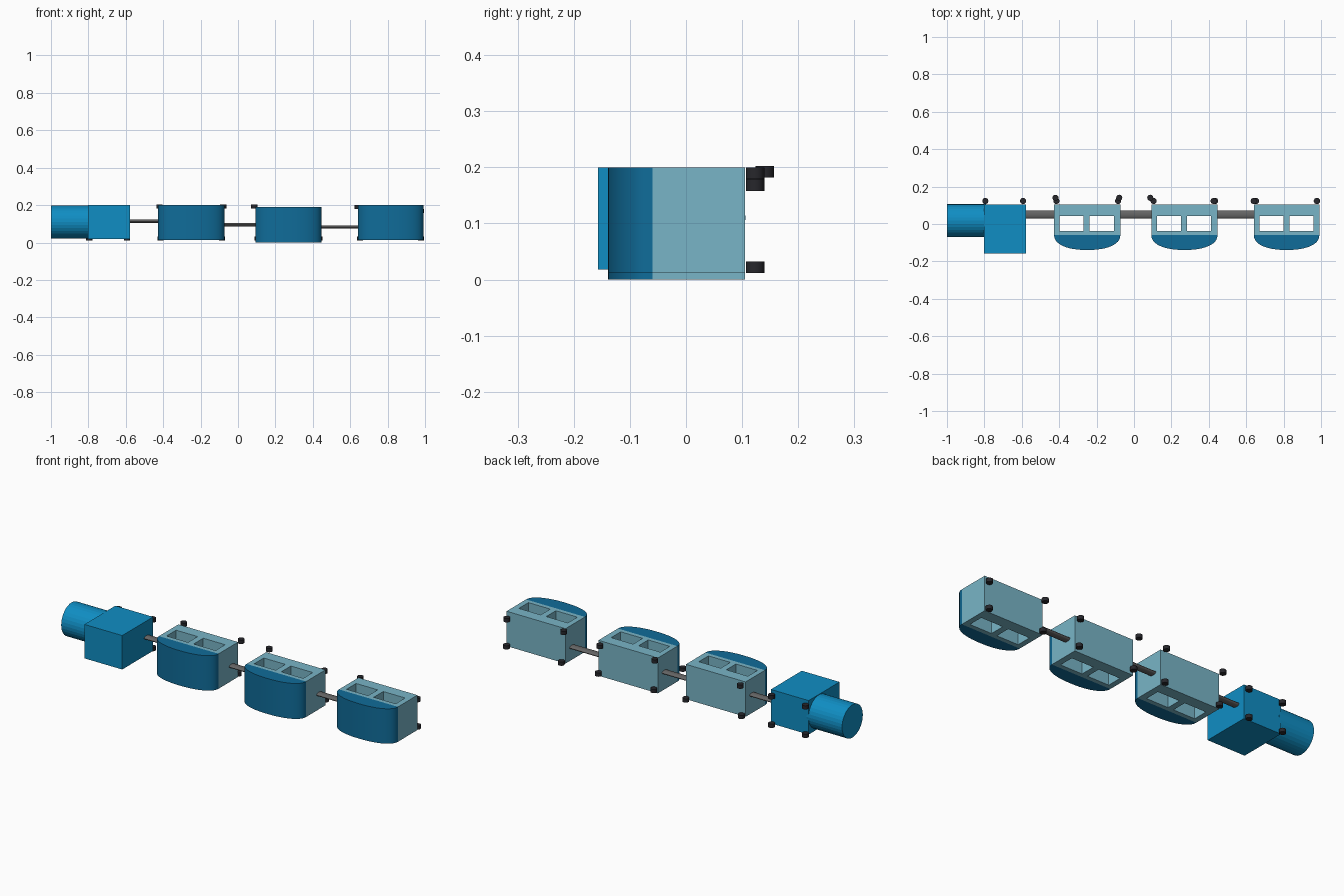
import bpy, bmesh, math
from mathutils import Matrix, Vector

if "Cube" in bpy.data.objects:
    bpy.data.objects.remove(bpy.data.objects["Cube"])


def material(name, color):
    m = bpy.data.materials.new(name)
    m.diffuse_color = (*color, 1)
    m.use_nodes = True
    m.node_tree.nodes["Principled BSDF"].inputs["Base Color"].default_value = m.diffuse_color
    return m


BLUE = material("bright_blue", (0.005, 0.27, 0.55))
DEEP = material("deep_blue", (0.005, 0.15, 0.32))
PALE = material("pale_blue", (0.19, 0.46, 0.57))
BLACK = material("black", (0.02, 0.02, 0.025))
STEEL = material("dark_steel", (0.13, 0.13, 0.13))


def finish(bm, name, mat, smooth=None):
    bmesh.ops.recalc_face_normals(bm, faces=bm.faces)
    me = bpy.data.meshes.new(name)
    bm.to_mesh(me)
    bm.free()
    ob = bpy.data.objects.new(name, me)
    bpy.context.collection.objects.link(ob)
    me.materials.append(mat)
    if smooth:
        bpy.ops.object.select_all(action='DESELECT')
        ob.select_set(True)
        bpy.context.view_layer.objects.active = ob
        bpy.ops.object.shade_smooth_by_angle(angle=math.radians(smooth))
    return ob


def raise_faces(bm, height):
    r = bmesh.ops.extrude_face_region(bm, geom=bm.faces[:], use_keep_orig=True)
    verts = [v for v in r["geom"] if isinstance(v, bmesh.types.BMVert)]
    bmesh.ops.translate(bm, verts=verts, vec=(0, 0, height))


def plate(name, xs, ys, z0, z1, mat, holes=()):
    # grid of cells, leaving out the hole cells, raised into a solid
    bm = bmesh.new()
    g = [[bm.verts.new((x, y, z0)) for y in ys] for x in xs]
    for i in range(len(xs) - 1):
        for j in range(len(ys) - 1):
            if (i, j) not in holes:
                bm.faces.new((g[i][j], g[i + 1][j], g[i + 1][j + 1], g[i][j + 1]))
    raise_faces(bm, z1 - z0)
    return finish(bm, name, mat)


def cylinder(name, center, axis, length, ra, rb, sides, mat, smooth=None):
    bm = bmesh.new()
    bmesh.ops.create_cone(bm, cap_ends=True, segments=sides, radius1=1, radius2=1, depth=length)
    bm.transform(Matrix.Diagonal((ra, rb, 1, 1)))
    if axis == 'X':
        bm.transform(Matrix.Rotation(math.pi / 2, 4, 'Y'))
    bm.transform(Matrix.Translation(Vector(center)))
    return finish(bm, name, mat, smooth)


def bowed_front(name, x0, x1, z0, z1):
    # half-oval cover on the front of a housing
    bm = bmesh.new()
    cx, rx, n = (x0 + x1) / 2, (x1 - x0) / 2, 24
    vs = []
    for i in range(n + 1):
        a = math.pi * i / n
        c, s = math.cos(a), math.sin(a)
        x = cx - rx * math.copysign(abs(c) ** 0.9, c)
        vs.append(bm.verts.new((x, -0.06 - 0.079 * max(s, 0) ** 0.9, z0)))
    bm.faces.new(vs)
    raise_faces(bm, z1 - z0)
    return finish(bm, name, DEEP, 35)


def bolts(prefix, positions):
    for i, p in enumerate(positions):
        cylinder(f"{prefix}_bolt_{i + 1}", p, 'Z', 0.02, 0.0165, 0.0165, 16, BLACK, 35)


# motor and gearbox
cylinder("motor", (-0.895, 0.018, 0.11), 'X', 0.21, 0.088, 0.088, 32, BLUE)
plate("gearbox", (-0.801, -0.577), (-0.157, 0.105), 0.018, 0.2, BLUE)
bolts("gearbox", [(x, 0.123, z) for x in (-0.795, -0.593) for z in (0.175, 0.022)])

# three housings: x range, z range, top bolt (x offset, y, z) on left and right
HOUSINGS = [
    (-0.427, -0.073, 0.013, 0.2, (0.007, 0.14, 0.192), (-0.006, 0.14, 0.192)),
    (0.093, 0.446, 0.0, 0.19, (-0.006, 0.14, 0.192), (-0.02, 0.123, 0.172)),
    (0.641, 0.991, 0.013, 0.2, (-0.001, 0.123, 0.19), (-0.014, 0.123, 0.168)),
]
for n, (x0, x1, z0, z1, tl, tr) in enumerate(HOUSINGS, 1):
    xs = [x0 + d for d in (0, 0.029, 0.157, 0.19, 0.32)] + [x1]
    plate(f"housing_{n}", xs, (-0.06, -0.037, 0.044, 0.105), z0, z1, PALE, {(1, 1), (3, 1)})
    bowed_front(f"housing_front_{n}", x0, x1, z0, z1)
    bolts(f"housing_{n}", [
        (x0 + tl[0], tl[1], tl[2]), (x1 + tr[0], tr[1], tr[2]),
        (x0 + 0.012, 0.123, 0.022), (x1 - 0.012, 0.123, 0.022)])

# flattened shafts linking the units
for n, (x0, x1, z) in enumerate([(-0.585, -0.417, 0.113), (-0.083, 0.103, 0.095), (0.436, 0.651, 0.083)], 1):
    cylinder(f"shaft_{n}", ((x0 + x1) / 2, 0.05, z), 'X', x1 - x0, 0.009, 0.021, 16, STEEL, 35)
